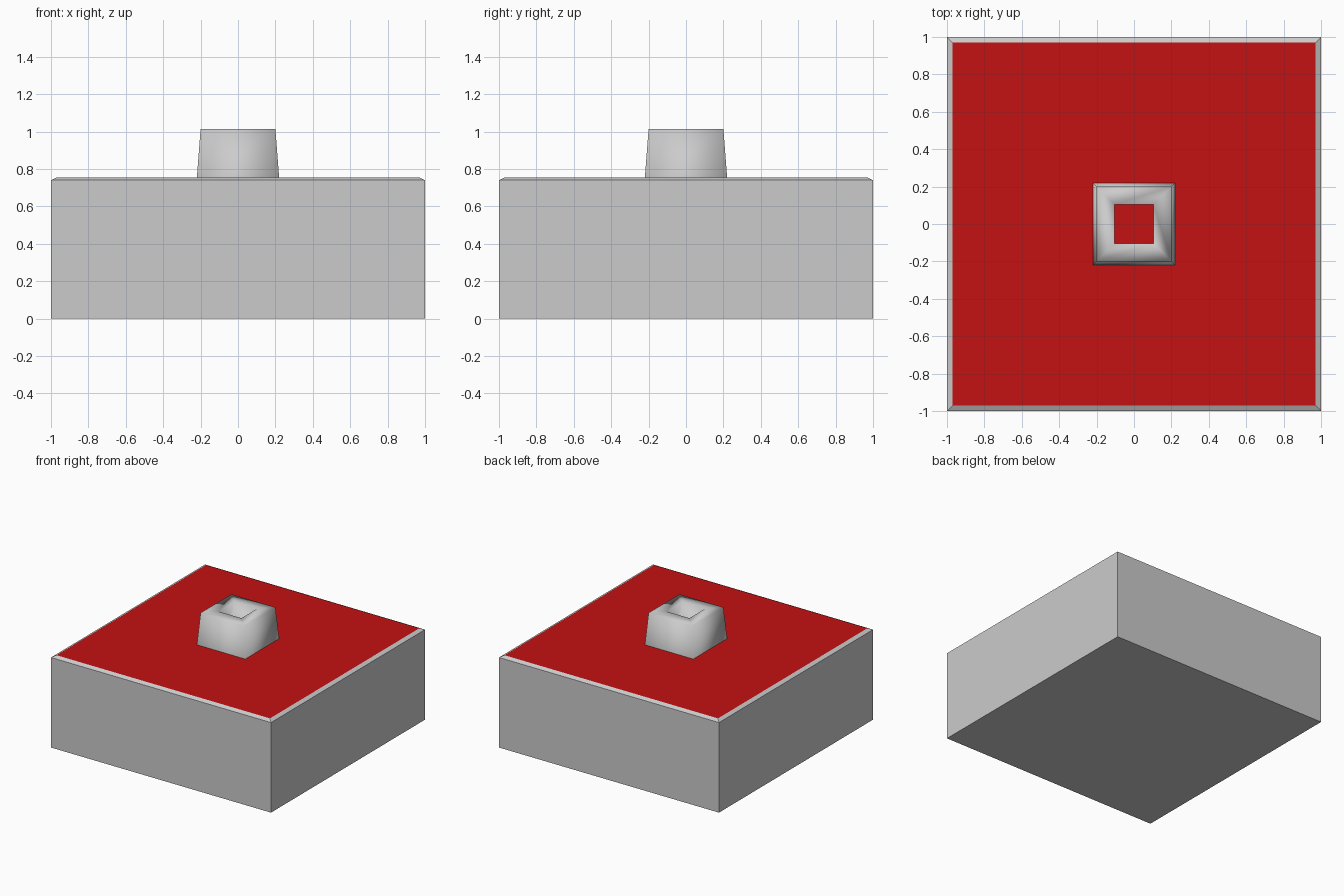
import bpy

if "Cube" in bpy.data.objects:
    bpy.data.objects.remove(bpy.data.objects["Cube"])

ROOF_Z = 0.755


def square(half, z):
    return [(-half, -half, z), (half, -half, z), (half, half, z), (-half, half, z)]


def square_loft(name, profile, cap_start=False, cap_end=False, smooth=False):
    """Join square rings given as (half width, height) into one surface."""
    verts = [v for half, z in profile for v in square(half, z)]
    faces = []
    for r in range(len(profile) - 1):
        for i in range(4):
            a, b = 4 * r + i, 4 * r + (i + 1) % 4
            faces.append((a, b, b + 4, a + 4))
    if cap_start:
        faces.append((3, 2, 1, 0))
    if cap_end:
        n = len(verts)
        faces.append((n - 4, n - 3, n - 2, n - 1))
    mesh = bpy.data.meshes.new(name)
    mesh.from_pydata(verts, [], faces)
    for p in mesh.polygons:
        p.use_smooth = smooth
    obj = bpy.data.objects.new(name, mesh)
    bpy.context.collection.objects.link(obj)
    return obj


# Square block with a shallow chamfer around its upper edge
square_loft("body", [(1.0, 0.0), (1.0, 0.74), (0.97, ROOF_Z)], cap_start=True)

# Red panel filling the top, also visible down the chimney opening
roof = square_loft("roof_panel", [(0.97, ROOF_Z)], cap_end=True)
red = bpy.data.materials.new("red")
red.diffuse_color = (0.55, 0.006, 0.006, 1.0)
red.use_nodes = True
red.node_tree.nodes["Principled BSDF"].inputs["Base Color"].default_value = red.diffuse_color
roof.data.materials.append(red)

# Tapered, softly shaded square chimney with a straight-sided hole
square_loft("chimney",
            [(0.22, ROOF_Z), (0.2, 1.015), (0.103, 1.015), (0.103, ROOF_Z)],
            smooth=True)
